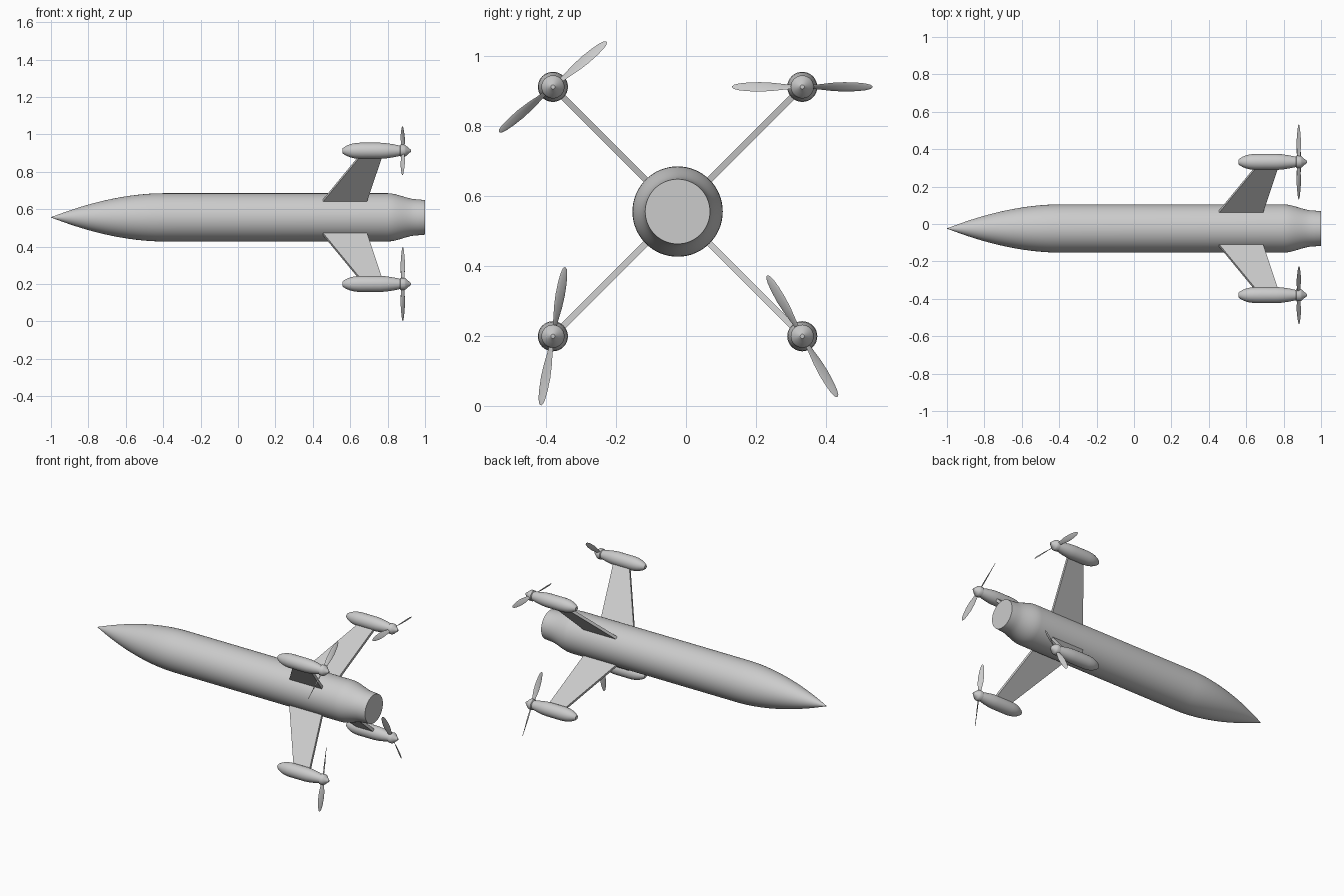
import bpy, bmesh, math
from mathutils import Matrix, Vector

cube = bpy.data.objects.get("Cube")
if cube:
    bpy.data.objects.remove(cube)

grey = bpy.data.materials.new("light_grey")
grey.use_nodes = True
COLOUR = (0.6, 0.6, 0.6, 1)
grey.diffuse_color = COLOUR
grey.node_tree.nodes["Principled BSDF"].inputs["Base Color"].default_value = COLOUR

CY, CZ = -0.024, 0.556      # body axis
ARM = 0.356                 # y and z offset of each nacelle
R = 0.129                   # body radius


def finish(name, bm, smooth=30):
    bmesh.ops.recalc_face_normals(bm, faces=bm.faces)
    mesh = bpy.data.meshes.new(name)
    bm.to_mesh(mesh)
    bm.free()
    mesh.materials.append(grey)
    obj = bpy.data.objects.new(name, mesh)
    bpy.context.collection.objects.link(obj)
    bpy.ops.object.select_all(action='DESELECT')
    obj.select_set(True)
    bpy.context.view_layer.objects.active = obj
    bpy.ops.object.shade_smooth_by_angle(angle=math.radians(smooth))
    return obj


def loft(bm, rings):
    """Skin a list of closed point loops and cap both ends."""
    loops = [[bm.verts.new(p) for p in ring] for ring in rings]
    n = len(loops[0])
    for a, b in zip(loops, loops[1:]):
        for i in range(n):
            j = (i + 1) % n
            bm.faces.new((a[i], a[j], b[j], b[i]))
    bm.faces.new(loops[0])
    bm.faces.new(loops[-1])


def turned(name, profile, y, z, sides=48):
    """Round part along x from (x, radius) pairs."""
    bm = bmesh.new()
    turn = [2 * math.pi * i / sides for i in range(sides)]
    loft(bm, [[(x, y + r * math.cos(a), z + r * math.sin(a)) for a in turn]
              for x, r in profile])
    return finish(name, bm)


# Body: curved nose, straight tube, necked tail
nose = [(-1 + 0.6 * t, max(0.001, R * (1 - (1 - t) ** 1.85)))
        for t in [i / 16 for i in range(17)]]
neck = [(0.8 + 0.16 * t, R - 0.033 * t * t * (3 - 2 * t))
        for t in [i / 8 for i in range(9)]]
turned("body", nose + neck + [(1, 0.0925)], CY, CZ, 64)

NACELLE = [(0.558, 0.012), (0.565, 0.018), (0.58, 0.027), (0.6, 0.035),
           (0.62, 0.040), (0.65, 0.043), (0.76, 0.043), (0.79, 0.041),
           (0.83, 0.035), (0.868, 0.027)]
SPINNER = [(0.866, 0.027), (0.87, 0.033), (0.89, 0.033), (0.897, 0.029),
           (0.91, 0.017), (0.924, 0.006)]


def fin(name, sy, sz):
    """Swept plate running out diagonally from the body to a nacelle."""
    out = Vector((0, sy, sz))
    side = Vector((0, -sz, sy)).normalized() * 0.009
    outline = [(0.43, 0.06), (0.674, ARM), (0.779, ARM), (0.68, 0.06)]
    bm = bmesh.new()
    loft(bm, [[Vector((x, CY, CZ)) + out * d + side * s for x, d in outline]
              for s in (-1, 1)])
    finish(name, bm)


def propeller(name, y, z, angle, hand):
    """Two pitched, slim blades tapering to rounded tips."""
    bm = bmesh.new()
    stations = [(0.015, 0.008), (0.05, 0.012), (0.085, 0.0165), (0.12, 0.0175),
                (0.155, 0.015), (0.18, 0.0115), (0.195, 0.007), (0.2, 0.002)]
    for half in (0, math.pi):
        rings = []
        spin = Matrix.Rotation(math.radians(angle) + half, 3, 'X')
        for r, w in stations:
            # Steeper pitch near the hub
            pitch = hand * math.radians(58 - 150 * r)
            ring = []
            for k in range(10):
                a = 2 * math.pi * k / 10
                u, v = w * math.cos(a), 0.12 * w * math.sin(a)
                p = Vector((u * math.sin(pitch) + v * math.cos(pitch), r,
                            u * math.cos(pitch) - v * math.sin(pitch)))
                ring.append(spin @ p + Vector((0.881, y, z)))
            rings.append(ring)
        loft(bm, rings)
    finish(name, bm, 50)


# Four fins, each with a nacelle, spinner and propeller
CORNERS = [("upper_rear", 1, 1, 0, 1), ("upper_front", -1, 1, 40, -1),
           ("lower_front", -1, -1, 80, 1), ("lower_rear", 1, -1, 120, -1)]
for label, sy, sz, angle, hand in CORNERS:
    y, z = CY + sy * ARM, CZ + sz * ARM
    fin(label + "_fin", sy, sz)
    turned(label + "_nacelle", NACELLE, y, z, 32)
    turned(label + "_spinner", SPINNER, y, z, 32)
    propeller(label + "_propeller", y, z, angle, hand)
